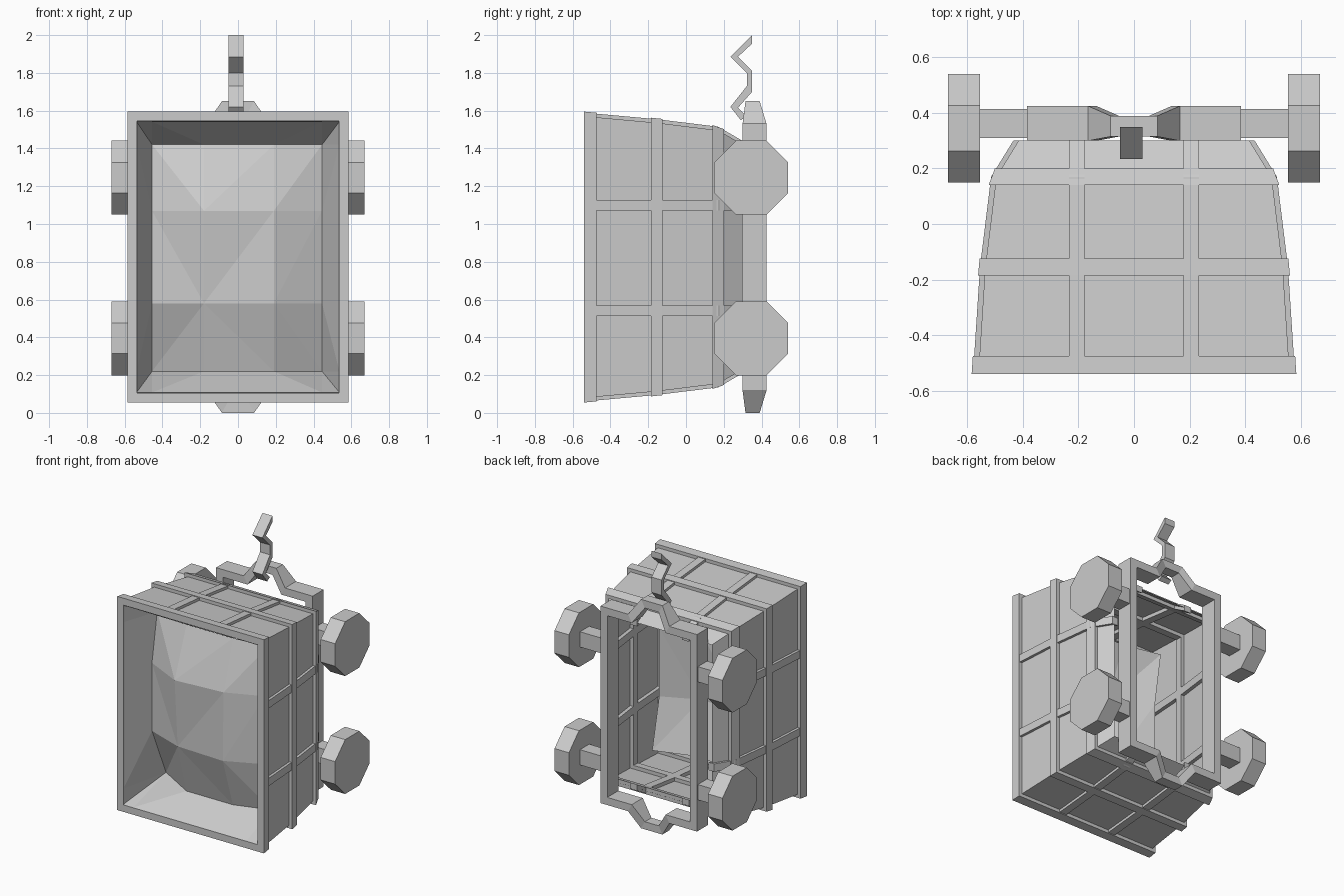
import bpy, bmesh
from mathutils import Vector, Matrix

if "Cube" in bpy.data.objects:
    bpy.data.objects.remove(bpy.data.objects["Cube"])

MID = 0.825  # height of the cart's symmetry plane


def finish(name, bm):
    bmesh.ops.recalc_face_normals(bm, faces=bm.faces)
    me = bpy.data.meshes.new(name)
    bm.to_mesh(me)
    bm.free()
    ob = bpy.data.objects.new(name, me)
    bpy.context.collection.objects.link(ob)
    return ob


def loft(bm, rings, wrap=False, caps=False):
    vs = [[bm.verts.new(p) for p in r] for r in rings]
    n = len(vs[0])
    for a, b in zip(vs, vs[1:] + ([vs[0]] if wrap else [])):
        for i in range(n):
            j = (i + 1) % n
            bm.faces.new((a[i], a[j], b[j], b[i]))
    if caps:
        bm.faces.new(vs[0])
        bm.faces.new(vs[-1])


def box(bm, x0, x1, y0, y1, z0, z1):
    loft(bm, [[(x0, y, z0), (x1, y, z0), (x1, y, z1), (x0, y, z1)] for y in (y0, y1)], caps=True)


# Tub outline: y, half width, half height
TUB = [(-0.54, 0.585, 0.77), (-0.155, 0.56, 0.735), (0.17, 0.52, 0.695), (0.30, 0.44, 0.62)]


def size(y):
    for (ya, xa, za), (yb, xb, zb) in zip(TUB, TUB[1:]):
        if y <= yb:
            t = (y - ya) / (yb - ya)
            return xa + (xb - xa) * t, za + (zb - za) * t
    return TUB[-1][1:]


def section(y, inset=0):
    w, h = size(y)
    w, h = w - inset, h - inset
    return [(-w, y, MID - h), (w, y, MID - h), (w, y, MID + h), (-w, y, MID + h)]


# Thin tub walls, open at the underside
bm = bmesh.new()
loft(bm, [section(y, 0.024) for y in (-0.52, -0.155, 0.17, 0.30)])
finish("tub_walls", bm)

# Bands running around the tub
for name, y0, y1 in (("rim_band", -0.54, -0.475), ("middle_band", -0.185, -0.125), ("lower_band", 0.14, 0.20)):
    bm = bmesh.new()
    loft(bm, [section(y0), section(y1), section(y1, 0.05), section(y0, 0.05)], wrap=True)
    finish(name, bm)

# Straps running from rim to underside
bm = bmesh.new()
YS = (-0.50, -0.155, 0.17, 0.30)
for s in (-1, 1):
    for c in (-0.207, 0.207):
        rings = []
        for y in YS:
            h = size(y)[1] - 0.005
            rings.append([(c + dx, y, MID + s * (h - d)) for dx, d in
                          ((-0.028, 0), (0.028, 0), (0.028, 0.045), (-0.028, 0.045))])
        loft(bm, rings, caps=True)
    for c in (-0.285, 0.275):
        rings = []
        for y in YS:
            w = size(y)[0] - 0.005
            rings.append([(s * (w - d), y, MID + c + dz) for dz, d in
                          ((-0.028, 0), (0.028, 0), (0.028, 0.045), (-0.028, 0.045))])
        loft(bm, rings, caps=True)
finish("tub_straps", bm)

# Lumpy load with a sloping skirt up to the rim
XS = (-0.537, -0.455, -0.18, 0.19, 0.445, 0.537)
ZS = (0.108, 0.22, 0.58, 1.07, 1.42, 1.542)
DEPTH = {(1, 1): -0.17, (1, 4): -0.27, (4, 1): -0.25, (4, 4): -0.27,
         (2, 2): -0.43, (3, 2): -0.445, (2, 3): -0.465, (3, 3): -0.435}
bm = bmesh.new()
grid = {}
for i in range(6):
    for k in range(6):
        edge = i in (0, 5) or k in (0, 5)
        y = -0.538 if edge else DEPTH.get((i, k), -0.33)
        grid[i, k] = bm.verts.new((XS[i], y, ZS[k]))
for i in range(5):
    for k in range(5):
        q = [grid[i, k], grid[i + 1, k], grid[i + 1, k + 1], grid[i, k + 1]]
        if (i < 2) != (k < 2):  # keep diagonals pointing at the corners
            q = q[1:] + q[:1]
        bm.faces.new((q[0], q[1], q[2]))
        bm.faces.new((q[0], q[2], q[3]))
finish("load", bm)

# Chassis side rails
bm = bmesh.new()
for s in (-1, 1):
    box(bm, s * 0.33, s * 0.385, 0.30, 0.425, 0.16, 1.49)
finish("side_rails", bm)

# Chassis end beams with a raised coupling bump
HALF = [((0.385, 0.655), (0.385, 0.71), 0.30, 0.425), ((0.135, 0.655), (0.165, 0.71), 0.30, 0.425),
        ((0.055, 0.77), (0.085, 0.825), 0.315, 0.39)]
for name, s in (("top_end_beam", 1), ("bottom_end_beam", -1)):
    bm = bmesh.new()
    rings = []
    for m, pts in ((-1, HALF), (1, HALF[::-1])):
        for (xi, zi), (xo, zo), y0, y1 in pts:
            rings.append([(m * xi, y0, MID + s * zi), (m * xi, y1, MID + s * zi),
                          (m * xo, y1, MID + s * zo), (m * xo, y0, MID + s * zo)])
    loft(bm, rings, caps=True)
    finish(name, bm)

# Bent coupling hook
HOOK = [(0.29, 1.55), (0.235, 1.62), (0.322, 1.73), (0.322, 1.80), (0.235, 1.885), (0.35, 2.0),
        (0.35, 1.955), (0.275, 1.885), (0.35, 1.81), (0.35, 1.70), (0.275, 1.615), (0.32, 1.57)]
bm = bmesh.new()
loft(bm, [[(x - 0.01, y, z) for y, z in HOOK] for x in (-0.04, 0.04)], caps=True)
finish("coupling_hook", bm)

# Eight-sided wheels and their axle stubs
for side, s in (("left", -1), ("right", 1)):
    for level, z in (("lower", 0.395), ("upper", 1.245)):
        bm = bmesh.new()
        bmesh.ops.create_cone(bm, cap_ends=True, segments=8, radius1=0.212, radius2=0.212, depth=0.115,
                              matrix=Matrix.Translation((s * 0.6125, 0.345, z))
                              @ Matrix.Rotation(1.570796, 4, 'Y') @ Matrix.Rotation(0.392699, 4, 'Z'))
        finish(f"{level}_{side}_wheel", bm)
        bm = bmesh.new()
        box(bm, s * 0.33, s * 0.57, 0.31, 0.415, z - 0.055, z + 0.055)
        finish(f"{level}_{side}_axle", bm)
